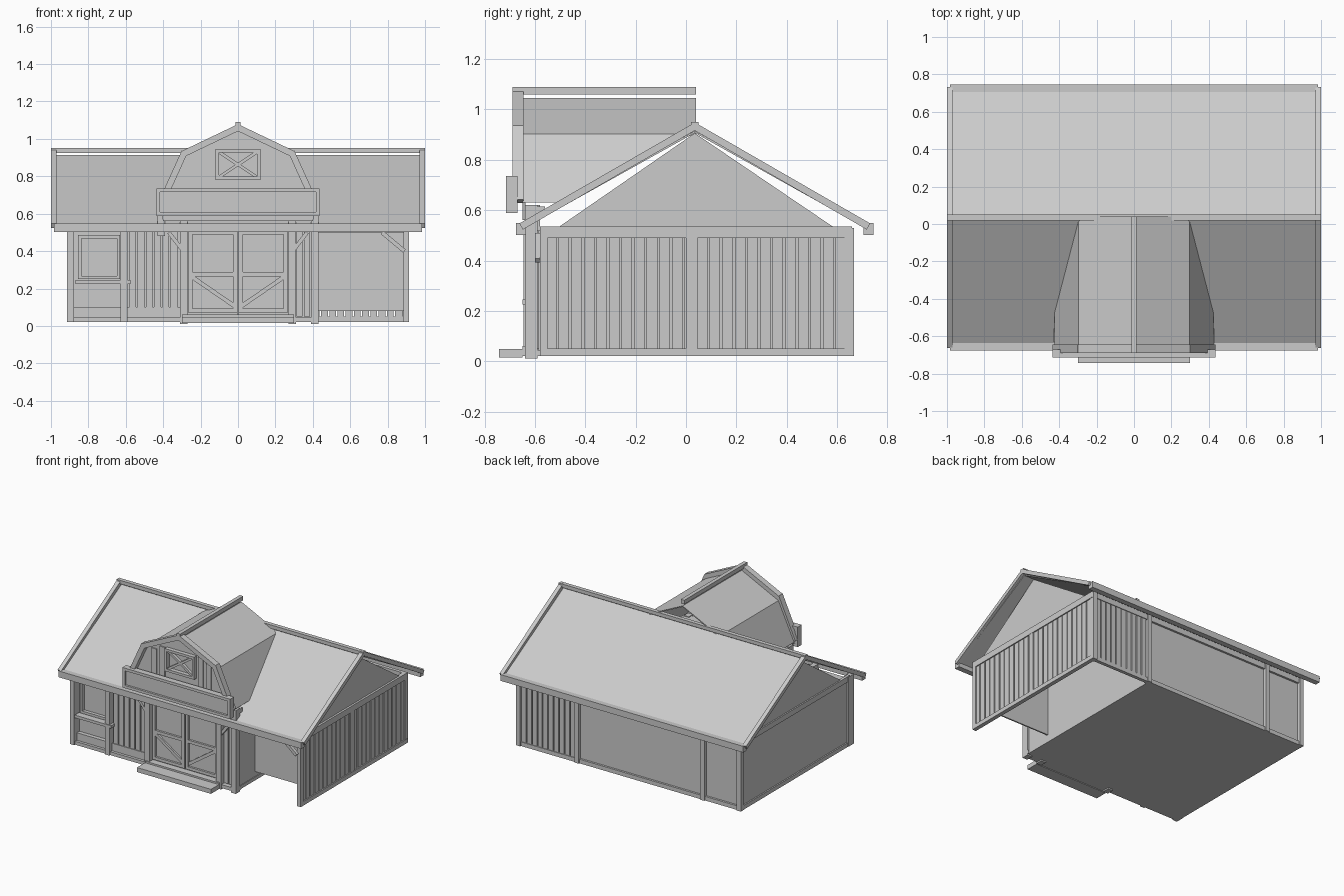
import bpy, bmesh, math
from mathutils import Vector

mat = bpy.data.materials.new("light grey")
mat.diffuse_color = (0.6, 0.6, 0.6, 1)


def finish(name, bm):
    bmesh.ops.recalc_face_normals(bm, faces=bm.faces)
    me = bpy.data.meshes.new(name)
    bm.to_mesh(me)
    bm.free()
    me.materials.append(mat)
    ob = bpy.data.objects.new(name, me)
    bpy.context.collection.objects.link(ob)
    return ob


def add_prism(bm, pts, vec):
    a = [bm.verts.new(p) for p in pts]
    b = [bm.verts.new(Vector(p) + Vector(vec)) for p in pts]
    n = len(pts)
    bm.faces.new(a)
    bm.faces.new(b[::-1])
    for i in range(n):
        j = (i + 1) % n
        bm.faces.new((a[i], b[i], b[j], a[j]))


def prism(name, pts, vec):
    bm = bmesh.new()
    add_prism(bm, pts, vec)
    return finish(name, bm)


def boxes(name, items):
    """Each item: x0, x1, y0, y1, z0, z1."""
    bm = bmesh.new()
    for x0, x1, y0, y1, z0, z1 in items:
        add_prism(bm, [(x0, y0, z0), (x1, y0, z0), (x1, y1, z0), (x0, y1, z0)], (0, 0, z1 - z0))
    return finish(name, bm)


def frame(x0, x1, z0, z1, w, y0, y1):
    return [(x0, x1, y0, y1, z0, z0 + w), (x0, x1, y0, y1, z1 - w, z1),
            (x0, x0 + w, y0, y1, z0 + w, z1 - w), (x1 - w, x1, y0, y1, z0 + w, z1 - w)]


def strip(name, p, q, w, axis, a0, a1):
    """Straight bar of width w from p to q, extruded along an axis."""
    p, q = Vector(p), Vector(q)
    d = (q - p).normalized() * w / 2
    n = Vector((-d.y, d.x))
    pts = [p + n, q + n, q - n, p - n]
    if axis == 'y':
        return prism(name, [(c.x, a0, c.y) for c in pts], (0, a1 - a0, 0))
    return prism(name, [(a0, c.x, c.y) for c in pts], (a1 - a0, 0, 0))


def slats(start, end, pitch, gap):
    n = max(1, round((end - start) / pitch))
    s = (end - start) / n
    return [(start + i * s + gap / 2, start + (i + 1) * s - gap / 2) for i in range(n)]


# Main closed store body with floor
boxes("main_walls", [(-0.9, 0.42, -0.585, 0.645, 0.04, 0.52)])
boxes("floor_slab", [(-0.91, 0.425, -0.6, 0.655, 0.02, 0.045)])
boxes("left_wall_trim", [(-0.91, -0.89, -0.6, 0.655, 0.02, 0.05), (-0.91, -0.89, -0.6, 0.655, 0.495, 0.535)])
boxes("back_wall_trim", [(-0.91, 0.91, 0.635, 0.66, 0.02, 0.05), (-0.91, 0.91, 0.635, 0.66, 0.495, 0.535)])
boxes("back_posts", [(x - 0.017, x + 0.017, 0.63, 0.668, 0.02, 0.53) for x in (-0.895, -0.6, 0.42, 0.895)])

# Open lean-to on the right with planked walls
boxes("lean_to_side_planks", [(0.893, 0.907, a, b, 0.04, 0.5) for a, b in slats(-0.56, 0.64, 0.05, 0.008)])
boxes("lean_to_side_frame", [(0.885, 0.915, -0.58, 0.66, 0.02, 0.05), (0.885, 0.915, -0.58, 0.66, 0.49, 0.535),
                             (0.885, 0.915, -0.58, -0.55, 0.02, 0.53), (0.887, 0.913, 0.0, 0.045, 0.04, 0.5)])
boxes("lean_to_back_planks", [(a, b, 0.64, 0.655, 0.035, 0.5) for a, b in slats(0.44, 0.88, 0.045, 0.008)])
boxes("lean_to_inner_panel", [(0.42, 0.89, -0.4, -0.39, 0.08, 0.5)])
strip("lean_to_brace", (0.77, 0.5), (0.89, 0.4), 0.022, 'y', -0.6, -0.575)

# Front posts and beams
boxes("front_posts", [(x - 0.018, x + 0.018, -0.645, -0.58, 0.02, 0.53) for x in (-0.895, -0.61)])
boxes("front_sill", [(-0.91, 0.43, -0.635, -0.58, 0.02, 0.045), (-0.9, -0.3, -0.615, -0.58, 0.045, 0.1)])
boxes("front_planks", [(a, b, -0.61, -0.58, 0.05, 0.52) for a, b in
                       slats(-0.585, -0.32, 0.044, 0.008) + slats(0.31, 0.39, 0.04, 0.008)])
boxes("entry_posts", [(x - 0.02, x + 0.02, -0.64, -0.59, 0.01, 0.62) for x in (-0.41, -0.29, 0.29, 0.41)
                      if x != -0.41] + [(-0.43, -0.39, -0.63, -0.58, 0.48, 0.62)])
boxes("entry_lintel", [(-0.43, 0.43, -0.625, -0.56, 0.585, 0.615)])
for s in (-1, 1):
    strip("entry_brace", (s * 0.3, 0.41), (s * 0.37, 0.5), 0.02, 'y', -0.635, -0.61)

# Window on the left of the front
boxes("front_window", frame(-0.855, -0.63, 0.25, 0.485, 0.018, -0.61, -0.58) +
      [(-0.87, -0.575, -0.65, -0.58, 0.225, 0.245)])

# Double doors with diagonal braces
boxes("door_panels", [(-0.27, -0.003, -0.6, -0.58, 0.05, 0.52), (0.003, 0.27, -0.6, -0.58, 0.05, 0.52)])
for s in (-1, 1):
    a, b = sorted((s * 0.004, s * 0.265))
    boxes("door_frame", frame(a, b, 0.07, 0.51, 0.022, -0.615, -0.59) + [(a, b, -0.615, -0.59, 0.265, 0.288)])
    strip("door_diagonal", (s * 0.25, 0.265), (s * 0.01, 0.1), 0.022, 'y', -0.613, -0.59)
boxes("door_threshold", [(-0.3, 0.3, -0.65, -0.58, 0.02, 0.06)])
boxes("front_step", [(-0.3, 0.3, -0.742, -0.65, 0.015, 0.048)])

# Main roof: thin panels, ridge, eaves and rakes
RY = 0.035
for nm, ey in (("front", -0.655), ("back", 0.725)):
    prism(nm + "_roof_panel", [(-0.98, RY, 0.915), (0.98, RY, 0.915), (0.98, ey, 0.53), (-0.98, ey, 0.53)],
          (0, 0, -0.008))
    s = -1 if ey < 0 else 1
    boxes(nm + "_eave_beam", [(-0.985, 0.985, ey - 0.02, ey + 0.02, 0.502, 0.548)])
    for x in (-0.985, 0.985):
        strip(nm + "_rake", (RY - s * 0.01, 0.938), (ey, 0.535), 0.028, 'x', x - 0.015, x + 0.015)
boxes("ridge_beam", [(-1, 1, RY - 0.015, RY + 0.015, 0.924, 0.95)])
for x in (-0.9, 0.892):
    prism("gable_wall", [(x, -0.51, 0.53), (x, 0.59, 0.53), (x, RY, 0.906)], (0.008, 0, 0))

# Gambrel dormer roof, trimmed where it meets the main roof
for s in (-1, 1):
    prism("dormer_upper_roof", [(0, -0.65, 1.045), (s * 0.298, -0.65, 0.902), (s * 0.298, 0.04, 0.902),
                                (0, 0.04, 1.045)], (0, 0, -0.008))
    prism("dormer_lower_roof", [(s * 0.298, -0.65, 0.902), (s * 0.298, 0.02, 0.902), (s * 0.425, -0.475, 0.63),
                                (s * 0.425, -0.65, 0.63)], (-s * 0.008, 0, 0))
    # Front edge timbers of the dormer
    strip("dormer_upper_timber", (0, 1.06), (s * 0.293, 0.92), 0.034, 'y', -0.69, -0.645)
    strip("dormer_lower_timber", (s * 0.286, 0.93), (s * 0.42, 0.635), 0.034, 'y', -0.69, -0.645)
prism("dormer_front_wall", [(x, -0.65, z) for x, z in
                            ((-0.42, 0.63), (-0.4, 0.56), (0.4, 0.56), (0.42, 0.63), (0.294, 0.9), (0, 1.04),
                             (-0.294, 0.9))], (0, 0.012, 0))
boxes("dormer_ridge_beam", [(-0.014, 0.014, -0.69, 0.04, 1.06, 1.09)])
boxes("dormer_battens", [(x - 0.02, x + 0.02, -0.658, -0.645, 0.65, h) for x, h in
                         ((-0.22, 0.91), (-0.155, 0.94), (0.155, 0.94), (0.22, 0.91))])

# Loft window with crossed bars
boxes("loft_window_frame", frame(-0.12, 0.12, 0.78, 0.945, 0.018, -0.68, -0.645))
strip("loft_window_bar", (-0.105, 0.793), (0.105, 0.932), 0.016, 'y', -0.672, -0.65)
strip("loft_window_bar", (-0.105, 0.932), (0.105, 0.793), 0.016, 'y', -0.671, -0.65)

# Blank sign board with raised border
boxes("sign_board", [(-0.42, 0.42, -0.7, -0.675, 0.6, 0.725)])
boxes("sign_border", frame(-0.437, 0.437, 0.588, 0.735, 0.02, -0.715, -0.67))
